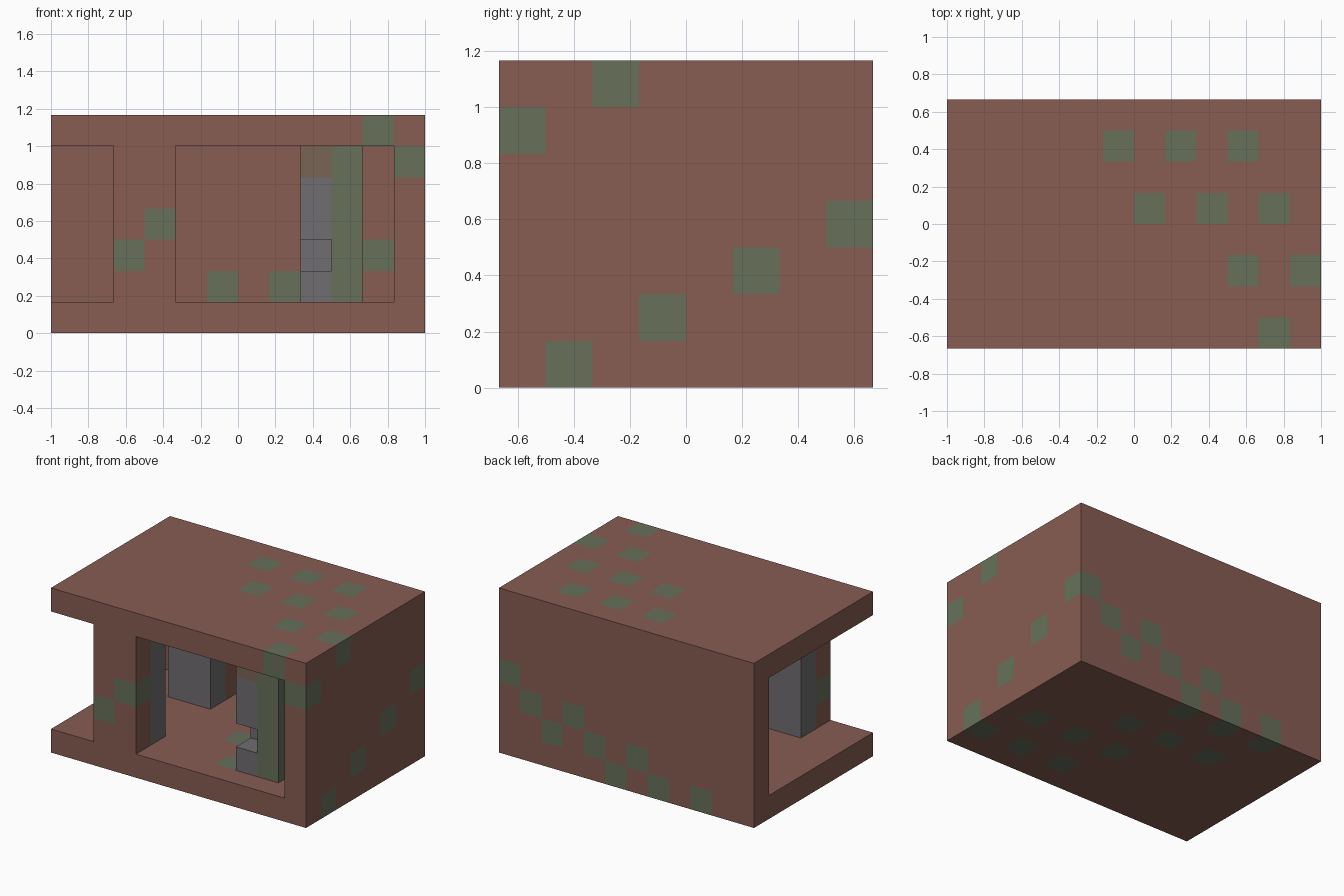
import bpy
import bmesh
from mathutils import Vector

U = 1 / 6  # block size

if "Cube" in bpy.data.objects:
    bpy.data.objects.remove(bpy.data.objects["Cube"], do_unlink=True)


def material(name, rgb):
    mat = bpy.data.materials.new(name)
    mat.use_nodes = True
    mat.diffuse_color = (*rgb, 1)
    mat.node_tree.nodes["Principled BSDF"].inputs["Base Color"].default_value = (*rgb, 1)
    return mat


MATS = [material("brick brown", (0.245, 0.109, 0.086)),
        material("moss green", (0.135, 0.163, 0.102)),
        material("stone gray", (0.162, 0.153, 0.160)),
        material("faded brown", (0.19, 0.13, 0.092))]
BROWN, GREEN, GRAY, FADED = range(4)


def cells(x, y, z):
    """Block coordinates inside three half-open ranges."""
    return {(i, j, k) for i in range(*x) for j in range(*y) for k in range(*z)}


# Mossy blocks on each side of the shell
moss = {(x, y, 6) for x, y in
        [(-1, 2), (1, 2), (3, 2), (0, 0), (2, 0), (4, 0), (3, -2), (5, -2), (4, -4)]}
moss |= {(x, y, 0) for x, y in
         [(4, -1), (2, -1), (0, -1), (3, -3), (1, -3), (1, 1), (-1, 1), (-3, 1)]}
moss |= {(5, y, z) for y, z in [(-4, 5), (3, 3), (1, 2), (-1, 1), (-3, 0)]}
moss |= {(x, 3, z) for x, z in
         [(4, 2), (3, 1), (2, 2), (1, 1), (0, 0), (-1, 1), (-2, 0), (-4, 0)]}
moss |= {(-4, -4, 2), (-3, -4, 3)}


def shell(c):
    return GREEN if c in moss else BROWN


def rear_pillar(c):
    return GRAY if c[1] == 1 else BROWN


def stove_pillar(c):
    if c[0] == 3:
        return GREEN
    return FADED if c[2] == 5 else GRAY


def stone(c):
    return GRAY


# Parts: filled blocks and colour rule
WALL_Z = (1, 6)
PARTS = {
    "floor": (cells((-6, 6), (-4, 4), (0, 1)), shell),
    "roof": (cells((-6, 6), (-4, 4), (6, 7)), shell),
    "back_wall": (cells((-6, 6), (3, 4), WALL_Z), shell),
    "right_wall": (cells((5, 6), (-4, 3), WALL_Z), shell),
    "front_panel": (cells((-4, -2), (-4, -3), WALL_Z), shell),
    "front_panel_lining": (cells((-4, -2), (-3, -2), WALL_Z), stone),
    "rear_pillar": (cells((-4, -2), (1, 3), WALL_Z), rear_pillar),
    "notched_pillar": (cells((2, 4), (-3, -1), WALL_Z) - {(2, -3, 2)}, stove_pillar),
}
FILLED = set().union(*(blocks for blocks, rule in PARTS.values()))


def build(name, blocks, rule):
    """Make the exposed sides of a group of blocks."""
    bm = bmesh.new()
    for c in sorted(blocks):
        centre = Vector(c) + Vector((0.5, 0.5, 0.5))
        for axis in range(3):
            for sign in (-1, 1):
                n = Vector((0, 0, 0))
                n[axis] = sign
                if tuple(int(a + b) for a, b in zip(c, n)) in FILLED:
                    continue
                u = Vector((0, 0, 0))
                u[(axis + 1) % 3] = 0.5
                v = n.cross(u)
                corners = (-u - v, u - v, u + v, v - u)
                face = bm.faces.new([bm.verts.new((centre + n / 2 + d) * U) for d in corners])
                face.material_index = rule(c)
    bmesh.ops.remove_doubles(bm, verts=bm.verts, dist=0.001)
    mesh = bpy.data.meshes.new(name)
    bm.to_mesh(mesh)
    bm.free()
    for mat in MATS:
        mesh.materials.append(mat)
    obj = bpy.data.objects.new(name, mesh)
    bpy.context.collection.objects.link(obj)


for part, (blocks, rule) in PARTS.items():
    build(part, blocks, rule)
